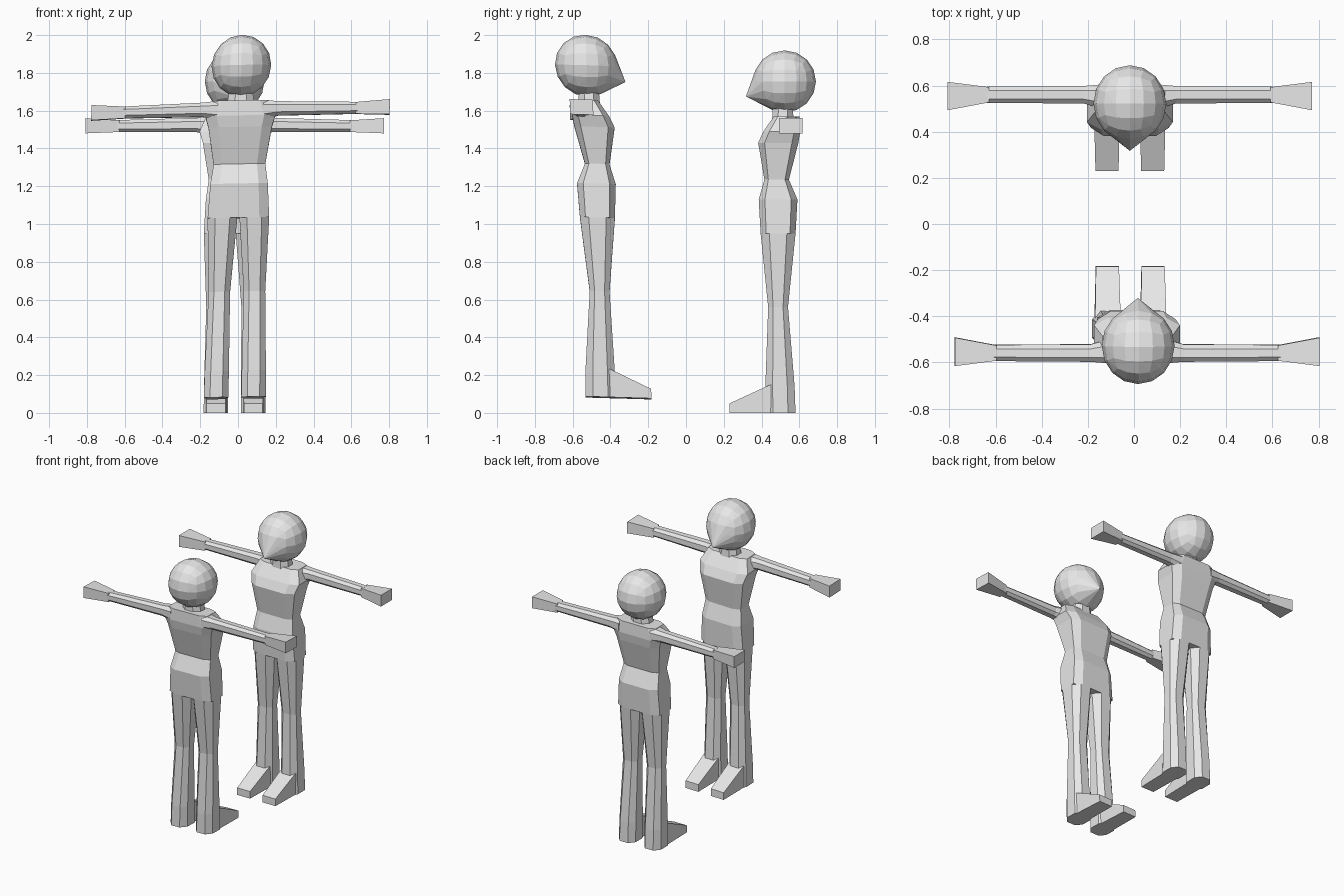
import bpy
import bmesh
from mathutils import Matrix

cube = bpy.data.objects.get("Cube")
if cube:
    bpy.data.objects.remove(cube, do_unlink=True)

grey = bpy.data.materials.new("light_grey")
grey.use_nodes = True
grey.diffuse_color = (0.8, 0.8, 0.8, 1)
grey.node_tree.nodes["Principled BSDF"].inputs["Base Color"].default_value = (0.8, 0.8, 0.8, 1)

AXES = {
    "x": lambda t, a, b: (t, a, b),
    "y": lambda t, a, b: (a, t, b),
    "z": lambda t, a, b: (a, b, t),
}


def finish(bm, name, placement):
    bmesh.ops.transform(bm, matrix=placement, verts=bm.verts)
    bmesh.ops.recalc_face_normals(bm, faces=bm.faces)
    mesh = bpy.data.meshes.new(name)
    bm.to_mesh(mesh)
    bm.free()
    mesh.materials.append(grey)
    bpy.context.collection.objects.link(bpy.data.objects.new(name, mesh))


def loft(name, axis, sections, chamfer, placement, side=1):
    """Skin chamfered rectangles (t, a_min, a_max, b_min, b_max) along an axis."""
    bm = bmesh.new()
    rings = []
    for t, a0, a1, b0, b1 in sections:
        da, db = (a1 - a0) * chamfer, (b1 - b0) * chamfer
        outline = [(a0 + da, b0), (a1 - da, b0), (a1, b0 + db), (a1, b1 - db),
                   (a1 - da, b1), (a0 + da, b1), (a0, b1 - db), (a0, b0 + db)]
        ring = []
        for a, b in outline:
            x, y, z = AXES[axis](t, a, b)
            ring.append(bm.verts.new((x * side, y, z)))
        rings.append(ring)
    for low, high in zip(rings, rings[1:]):
        for i in range(8):
            j = (i + 1) % 8
            bm.faces.new((low[i], low[j], high[j], high[i]))
    bm.faces.new(rings[0])
    bm.faces.new(rings[-1])
    bmesh.ops.remove_doubles(bm, verts=bm.verts, dist=0.0005)
    finish(bm, name, placement)


def head(name, placement):
    # Cube sphere wrapped together with a pointed chin
    bm = bmesh.new()
    bmesh.ops.create_cube(bm, size=2)
    for _ in range(2):
        bmesh.ops.subdivide_edges(bm, edges=bm.edges, cuts=1, use_grid_fill=True)
        for v in bm.verts:
            v.co.normalize()
    for v in bm.verts:
        v.co = (v.co.x * 0.158, v.co.y * 0.166 - 0.008, v.co.z * 0.164 + 1.755)
    bm.verts.new((0, -0.213, 1.675))
    hull = bmesh.ops.convex_hull(bm, input=bm.verts)
    loose = [g for g in hull["geom_interior"] if isinstance(g, bmesh.types.BMVert)]
    bmesh.ops.delete(bm, geom=loose, context="VERTS")
    bmesh.ops.dissolve_limit(bm, angle_limit=0.03, verts=bm.verts, edges=bm.edges)
    finish(bm, name, placement)


def figure(prefix, place):
    head(prefix + "_head", place)
    loft(prefix + "_neck", "z", [
        (1.54, -0.075, 0.075, -0.075, 0.04),
        (1.63, -0.06, 0.06, -0.07, 0.035)], 0.28, place)
    # Hips, waist, chest and sloping shoulders
    loft(prefix + "_torso", "z", [
        (0.95, -0.163, 0.163, -0.135, 0.05),
        (1.13, -0.152, 0.152, -0.145, 0.06),
        (1.235, -0.137, 0.137, -0.115, 0.015),
        (1.43, -0.168, 0.168, -0.148, 0.065),
        (1.49, -0.186, 0.186, -0.12, 0.075),
        (1.57, -0.15, 0.15, -0.065, 0.07)], 0.16, place)
    for side, label in ((1, "left"), (-1, "right")):
        tag = f"{prefix}_{label}_"
        # Arm tapers from the shoulder
        loft(tag + "arm", "x", [
            (0.12, -0.03, 0.075, 1.47, 1.57),
            (0.2, -0.008, 0.068, 1.486, 1.562),
            (0.62, -0.005, 0.065, 1.487, 1.55)], 0.25, place, side)
        # Hand flares into a blunt square end
        loft(tag + "hand", "x", [
            (0.61, -0.003, 0.063, 1.487, 1.549),
            (0.79, -0.037, 0.086, 1.48, 1.56)], 0, place, side)
        loft(tag + "leg", "z", [
            (0, 0.034, 0.164, -0.11, 0.05),
            (0.14, 0.034, 0.162, -0.11, 0.045),
            (0.56, 0.036, 0.15, -0.095, 0.01),
            (0.95, 0.006, 0.163, -0.135, 0.05)], 0.25, place, side)
        loft(tag + "foot", "y", [
            (-0.04, 0.042, 0.156, 0, 0.165),
            (-0.1, 0.044, 0.154, 0, 0.142),
            (-0.3, 0.049, 0.149, 0, 0.05)], 0, place, side)


# Two figures face each other; the front one leans slightly
figure("rear_figure", Matrix.Translation((-0.018, 0.53, 0)))
lean = Matrix(((-1, 0, 0.02, -0.017),
               (0, -1, -0.03, -0.483),
               (-0.02, 0.03, 1, 0.083),
               (0, 0, 0, 1)))
figure("front_figure", lean)
